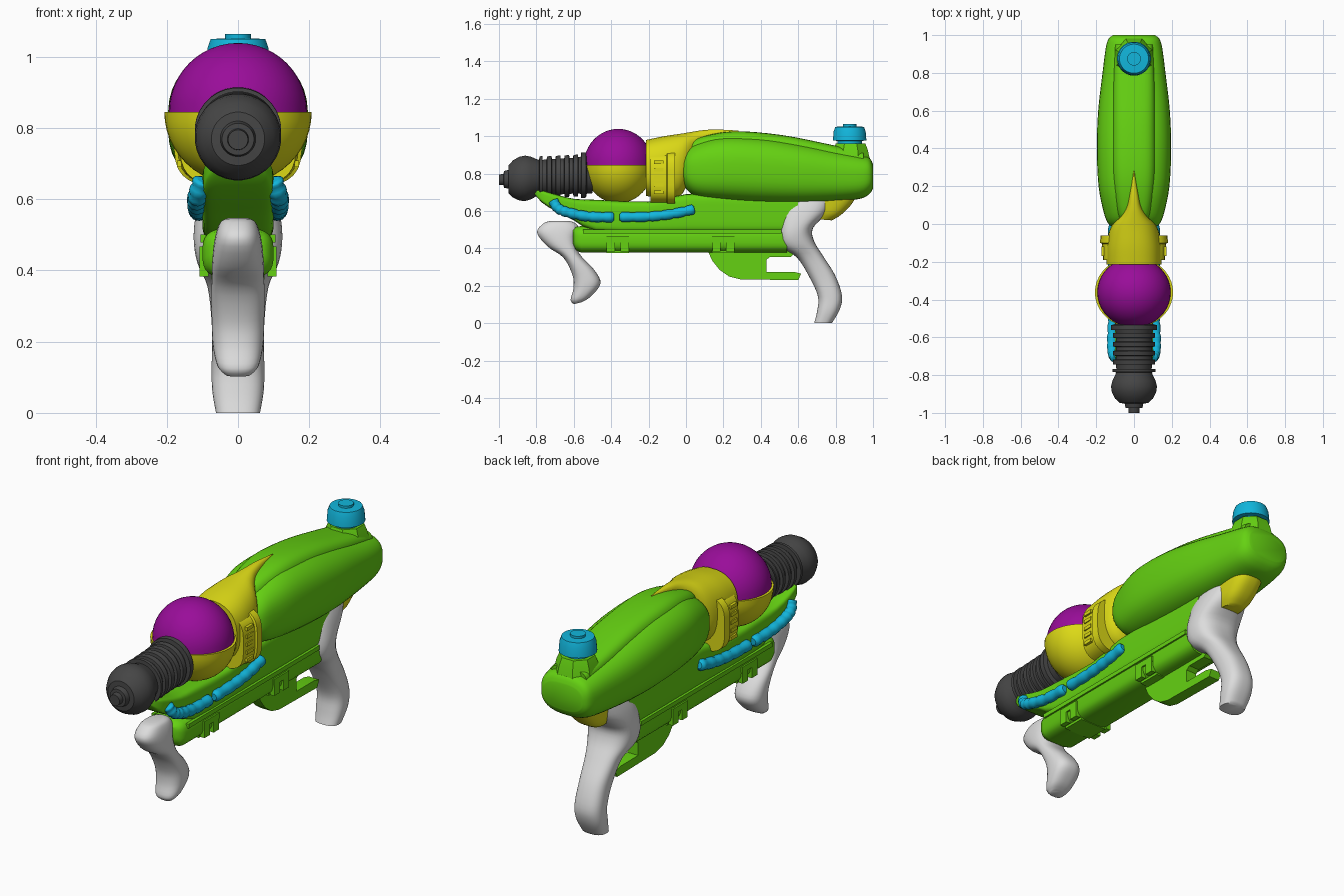
import bpy, bmesh, math
from mathutils import Vector

cube = bpy.data.objects.get("Cube")
if cube:
    bpy.data.objects.remove(cube, do_unlink=True)


def material(name, r, g, b):
    mat = bpy.data.materials.new(name)
    mat.use_nodes = True
    mat.diffuse_color = (r, g, b, 1)
    mat.node_tree.nodes["Principled BSDF"].inputs["Base Color"].default_value = (r, g, b, 1)
    return mat


GREEN = material("lime green", .13, .64, .006)
YELLOW = material("yellow", .72, .70, .008)
PURPLE = material("purple", .32, .004, .32)
BLUE = material("sky blue", .006, .47, .72)
DARK = material("charcoal", .06, .06, .06)
GREY = material("light grey", .72, .72, .72)


def finish(name, bm, mat, angle=40):
    bmesh.ops.recalc_face_normals(bm, faces=bm.faces)
    mesh = bpy.data.meshes.new(name)
    bm.to_mesh(mesh)
    bm.free()
    mesh.materials.append(mat)
    obj = bpy.data.objects.new(name, mesh)
    bpy.context.collection.objects.link(obj)
    bpy.ops.object.select_all(action='DESELECT')
    obj.select_set(True)
    bpy.context.view_layer.objects.active = obj
    bpy.ops.object.shade_smooth_by_angle(angle=math.radians(angle))
    return obj


def spline(rows, steps):
    """Catmull-Rom interpolation through rows of numbers."""
    out = []
    for i in range(len(rows) - 1):
        p, q, r, s = (rows[max(0, min(len(rows) - 1, i + k))] for k in (-1, 0, 1, 2))
        for j in range(steps):
            t = j / steps
            out.append([b + t * (c - a) / 2 + t * t * (2 * a - 5 * b + 4 * c - d) / 2
                        + t ** 3 * (3 * b - a - 3 * c + d) / 2
                        for a, b, c, d in zip(p, q, r, s)])
    return out + [list(rows[-1])]


def loft(name, mat, rows, power=2.0, sides=32, steps=1, angle=40):
    """Rows are (y, z, y, z, half width): a side-view segment and its width."""
    bm = bmesh.new()
    rings = []
    for ya, za, yb, zb, w in spline(rows, steps):
        ring = []
        for k in range(sides):
            t = math.tau * (k + .5) / sides
            c, s = (math.copysign(abs(v) ** (2 / power), v) for v in (math.cos(t), math.sin(t)))
            ring.append(bm.verts.new((w * s, (ya + yb) / 2 + c * (yb - ya) / 2,
                                      (za + zb) / 2 + c * (zb - za) / 2)))
        rings.append(ring)
    for a, b in zip(rings, rings[1:]):
        for k in range(sides):
            m = (k + 1) % sides
            bm.faces.new((a[k], a[m], b[m], b[k]))
    bm.faces.new(rings[0])
    bm.faces.new(rings[-1])
    return finish(name, bm, mat, angle)


def upright(rows):
    """Sections standing across y, given as (y, bottom, top, half width)."""
    return [(y, lo, y, hi, w) for y, lo, hi, w in rows]


def turned(rows, y):
    """Sections of a vertical round part, given as (z, radius)."""
    return [(y - r, z, y + r, z, r) for z, r in rows]


def box(name, mat, x, y, z, sx, sy, sz):
    bm = bmesh.new()
    bmesh.ops.create_cube(bm, size=1)
    for v in bm.verts:
        v.co = Vector((x + v.co.x * sx, y + v.co.y * sy, z + v.co.z * sz))
    return finish(name, bm, mat)


def plate(name, mat, outline, half):
    bm = bmesh.new()
    face = bm.faces.new([bm.verts.new((-half, y, z)) for y, z in outline])
    new = bmesh.ops.extrude_face_region(bm, geom=[face])["geom"]
    bmesh.ops.translate(bm, vec=(2 * half, 0, 0),
                        verts=[v for v in new if isinstance(v, bmesh.types.BMVert)])
    return finish(name, bm, mat, 30)


def ball(name, mat, radii, centre, upper):
    bm = bmesh.new()
    bmesh.ops.create_uvsphere(bm, u_segments=40, v_segments=24, radius=1)
    bmesh.ops.bisect_plane(bm, geom=bm.verts[:] + bm.edges[:] + bm.faces[:], dist=1e-4,
                           plane_co=(0, 0, 0), plane_no=(0, 0, 1),
                           clear_inner=upper, clear_outer=not upper)
    rim = [e for e in bm.edges if e.is_boundary]
    bmesh.ops.holes_fill(bm, edges=rim, sides=0)
    for v in bm.verts:
        v.co = Vector(c + p * r for c, p, r in zip(centre, v.co, radii))
    return finish(name, bm, mat)


# Rear water tank with its raised top cover
loft("tank", GREEN, upright([
    (-.02, .78, .86, .1), (0, .72, .92, .135), (.06, .675, .965, .16), (.2, .655, 1.0, .188),
    (.4, .642, .995, .197), (.6, .64, .965, .19), (.8, .65, .925, .167), (.93, .665, .9, .15),
    (.98, .69, .885, .135), (1, .72, .85, .11)]), power=2.7, sides=40, steps=4)
loft("tank_cover", GREEN, upright([
    (0, .8, .95, .06), (.06, .8, .99, .09), (.25, .8, 1.026, .115), (.5, .8, 1.008, .115),
    (.75, .8, .96, .11), (.95, .8, .915, .1)]), power=3.5, steps=4)

# Filler neck and cap
loft("filler_neck", GREEN, turned([(.86, .115), (.925, .1), (.962, .085)], .88), sides=8, angle=20)
loft("filler_cap", BLUE, turned([
    (.95, .066), (.975, .066), (.977, .09), (1.025, .086), (1.05, .077), (1.052, .036),
    (1.064, .036)], .875), angle=25)

# Globe and its cup
ball("globe", PURPLE, (.194, .185, .194), (0, -.362, .845), True)
ball("globe_cup", YELLOW, (.207, .187, .203), (0, -.362, .845), False)

# Hood that tapers back into a spike, and the collar around it
loft("hood", YELLOW, upright([
    (-.215, .68, .98, .145), (-.12, .67, 1.0, .145), (-.02, .69, 1.015, .125),
    (.04, .85, 1.025, .07), (.09, .94, 1.032, .038), (.16, .98, 1.036, .022),
    (.28, 1.0, 1.03, .003)]), power=2.4, steps=4)
loft("collar", YELLOW, upright([
    (-.19, .64, .92, .164), (-.105, .64, .92, .17), (-.1, .635, .925, .18),
    (-.06, .635, .925, .178)]), power=3.6)
for side in (-1, 1):
    for i in range(5):
        box("collar_rib", YELLOW, side * .165, -.145, .7 + i * .04, .014, .05, .018)

# Ribbed barrel and rounded nozzle
barrel = [(-1, .028), (-.975, .03), (-.974, .045), (-.95, .05), (-.948, .075), (-.925, .1),
          (-.89, .118), (-.86, .122), (-.83, .115), (-.8, .1), (-.785, .095), (-.784, .114),
          (-.768, .114), (-.767, .094)]
for i in range(4):
    y = -.745 + i * .047
    barrel += [(y, .096), (y + .002, .111), (y + .026, .113), (y + .028, .097)]
barrel += [(-.562, .1), (-.56, .122), (-.535, .122), (-.53, .1), (-.5, .1)]
axis = [(y, .767 + (y + 1) * .055, r) for y, r in barrel]
loft("barrel", DARK, upright([(y, z - r, z + r, r) for y, z, r in axis]), angle=35)

# Main body and pump slide below it
loft("body", GREEN, upright([
    (-.81, .69, .715, .06), (-.77, .645, .71, .09), (-.7, .6, .69, .1), (-.6, .55, .665, .1),
    (-.48, .49, .66, .1), (-.2, .485, .65, .1), (0, .485, .69, .1), (.3, .485, .69, .1),
    (.6, .485, .69, .1)]), power=6, sides=40, steps=2)
loft("pump_slide", GREEN, upright([
    (-.605, .42, .5, .07), (-.59, .39, .515, .09), (-.56, .377, .52, .1),
    (.54, .377, .52, .1)]), power=3.2)
for side in (-1, 1):
    box("slide_rail", GREEN, side * .098, -.02, .49, .016, 1.06, .022)
    for y in (-.365, .2):
        for dy in (-.037, .037):
            box("slide_clip", GREEN, side * .095, y + dy, .42, .025, .045, .075)
        box("slide_clip_bridge", GREEN, side * .095, y, .452, .025, .12, .03)
for y in (-.365, .2):
    box("slide_band", GREEN, 0, y, .385, .15, .12, .02)

# Trigger guard with its opening
plate("trigger_guard", GREEN, [
    (.115, .39), (.14, .335), (.18, .285), (.23, .25), (.29, .235), (.6, .23), (.615, .265),
    (.575, .275), (.43, .275), (.43, .34), (.45, .355), (.56, .355), (.6, .39)], .03)

# Grips
loft("front_grip", GREY, [
    (-.72, .547, -.62, .546, .03), (-.76, .535, -.592, .535, .05),
    (-.797, .485, -.572, .505, .064), (-.74, .41, -.59, .455, .072),
    (-.655, .35, -.572, .375, .074), (-.607, .257, -.49, .285, .074),
    (-.602, .187, -.457, .212, .072), (-.617, .125, -.51, .142, .058),
    (-.6, .102, -.556, .113, .035)], power=2.5, steps=4, angle=60)
loft("rear_grip", GREY, [
    (.54, .665, .79, .67, .09), (.5, .6, .755, .59, .112), (.49, .49, .68, .51, .125),
    (.508, .41, .685, .44, .115), (.594, .35, .733, .36, .086), (.663, .24, .797, .257, .074),
    (.706, .14, .834, .15, .074), (.7, .06, .823, .075, .073), (.685, 0, .78, 0, .062)],
    power=2.6, steps=4, angle=60)
loft("grip_brace", YELLOW, [
    (.65, .68, .91, .68, .085), (.65, .65, .885, .635, .08), (.65, .6, .83, .58, .07),
    (.65, .56, .78, .55, .05)], power=2.8, steps=3)

# Corrugated hoses on both sides
hoses = {
    "front_hose": [(.098, -.71, .655), (.112, -.685, .615), (.116, -.63, .592),
                   (.112, -.52, .57), (.11, -.385, .567)],
    "rear_hose": [(.11, -.355, .567), (.11, -.2, .57), (.11, -.07, .585), (.105, .045, .61)],
}
for name, path in hoses.items():
    for side in (-1, 1):
        curve = bpy.data.curves.new(name, 'CURVE')
        curve.dimensions = '3D'
        curve.bevel_depth = .028
        curve.bevel_resolution = 3
        curve.use_fill_caps = True
        points = spline(path, 8)
        line = curve.splines.new('POLY')
        line.points.add(len(points) - 1)
        for i, (point, (x, y, z)) in enumerate(zip(line.points, points)):
            point.co = (side * x, y, z, 1)
            end = i in (0, len(points) - 1)
            point.radius = .6 if end else (.86 if i % 4 == 0 else 1)
        curve.materials.append(BLUE)
        bpy.context.collection.objects.link(bpy.data.objects.new(name, curve))
